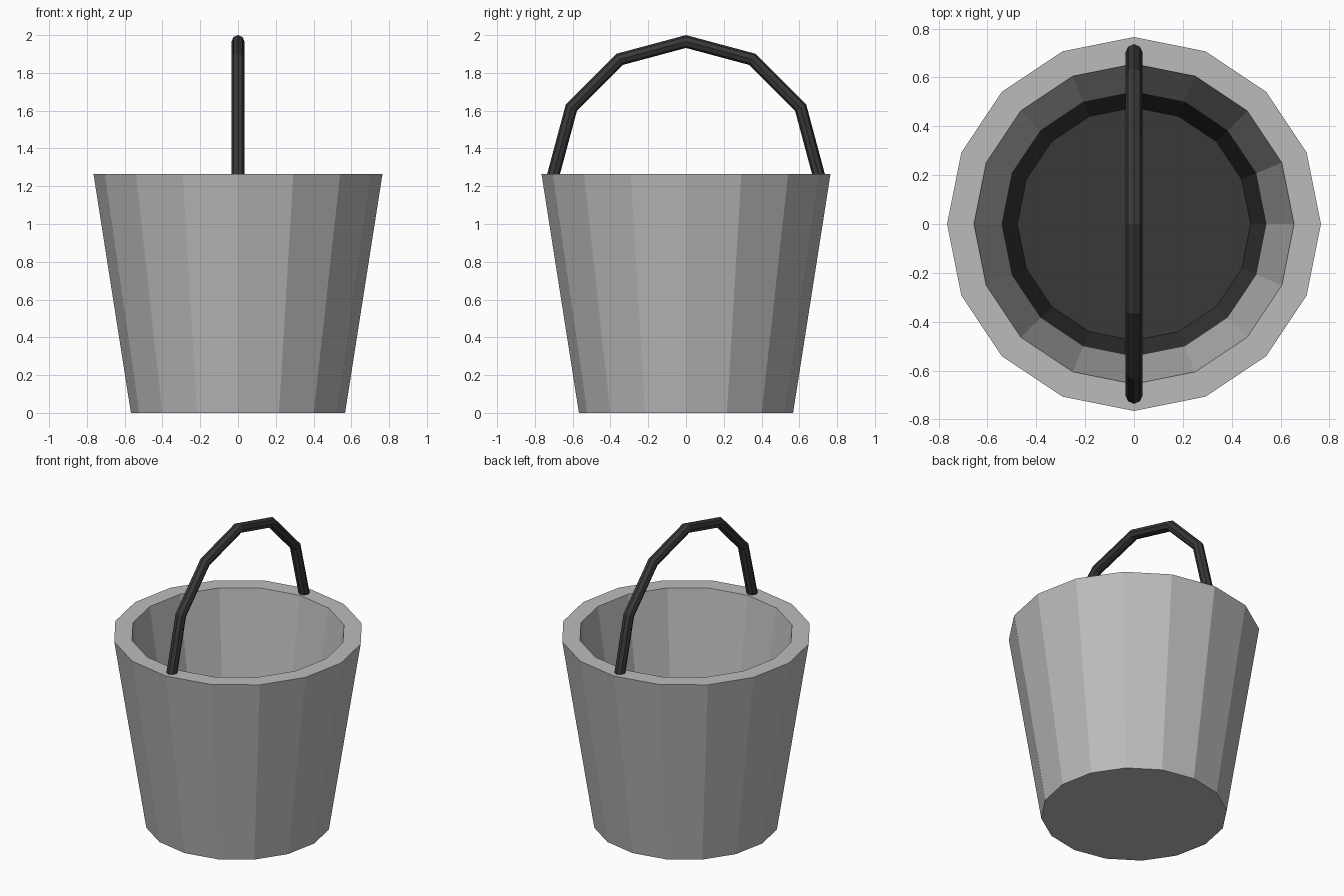
import bpy, bmesh, math
from mathutils import Vector

if "Cube" in bpy.data.objects:
    bpy.data.objects.remove(bpy.data.objects["Cube"])

SIDES = 16
RIM_Z = 1.265


def material(name, value):
    m = bpy.data.materials.new(name)
    m.diffuse_color = (value, value, value, 1)
    m.use_nodes = True
    m.node_tree.nodes["Principled BSDF"].inputs["Base Color"].default_value = m.diffuse_color
    return m


grey = material("grey metal", 0.5)
dark = material("dark grey", 0.04)


def finish(bm, name, mats):
    bmesh.ops.recalc_face_normals(bm, faces=bm.faces)
    mesh = bpy.data.meshes.new(name)
    bm.to_mesh(mesh)
    bm.free()
    for m in mats:
        mesh.materials.append(m)
    ob = bpy.data.objects.new(name, mesh)
    bpy.context.collection.objects.link(ob)
    return ob


def skin(bm, rings):
    """Join successive vertex rings with quads and cap both ends."""
    bands = []
    for a, b in zip(rings, rings[1:]):
        n = len(a)
        bands.append([bm.faces.new((a[i], a[(i + 1) % n], b[(i + 1) % n], b[i]))
                      for i in range(n)])
    return bands, bm.faces.new(rings[0]), bm.faces.new(rings[-1])


# Bucket: outer wall, rim, inner wall, dark lower interior and floor
bm = bmesh.new()
profile = [(0.567, 0), (0.765, RIM_Z), (0.655, RIM_Z), (0.542, 0.53), (0.477, 0.11)]
rings = [[bm.verts.new((r * math.cos(math.tau * i / SIDES),
                        r * math.sin(math.tau * i / SIDES), z)) for i in range(SIDES)]
         for r, z in profile]
bands, base, floor = skin(bm, rings)
for f in bands[-1] + [floor]:
    f.material_index = 1
finish(bm, "bucket", [grey, dark])

# Handle: half hoop of six straight segments
bm = bmesh.new()
HOOP, TUBE, TUBE_SIDES, STEPS = 0.701, 0.034, 8, 6
rings = []
for s in range(STEPS + 1):
    a = math.pi * s / STEPS
    out = Vector((0, math.cos(a), math.sin(a)))
    ring = []
    for i in range(TUBE_SIDES):
        t = math.tau * i / TUBE_SIDES
        p = out * (HOOP + TUBE * math.cos(t)) + Vector((TUBE * math.sin(t), 0, RIM_Z))
        ring.append(bm.verts.new(p))
    rings.append(ring)
skin(bm, rings)
finish(bm, "handle", [dark])
